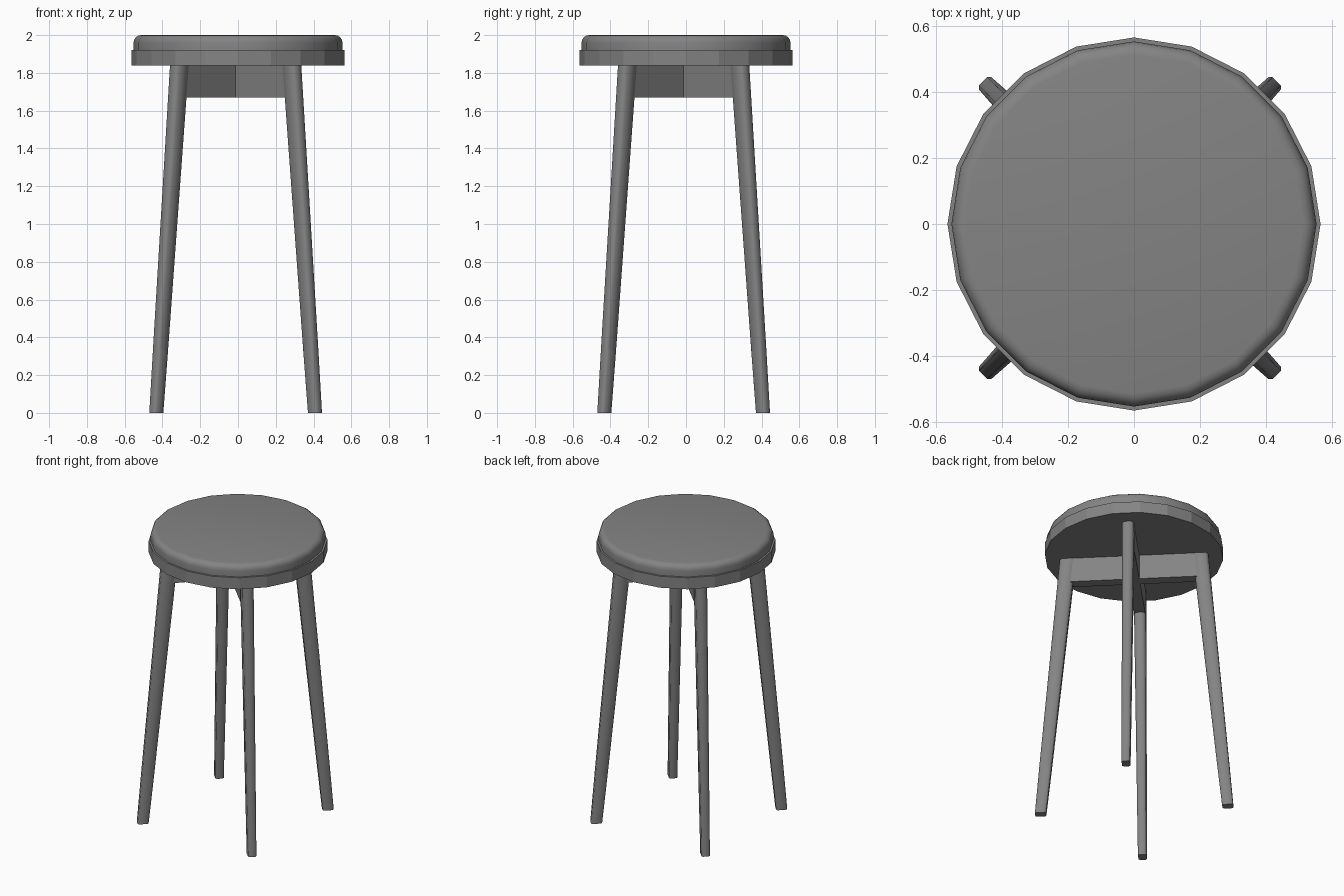
import bpy, bmesh
from math import sin, cos, pi, radians
from mathutils import Vector, Matrix

cube = bpy.data.objects.get("Cube")
if cube:
    bpy.data.objects.remove(cube)

grey = bpy.data.materials.new("mid grey")
grey.use_nodes = True
grey.diffuse_color = (0.23, 0.23, 0.23, 1)
grey.node_tree.nodes["Principled BSDF"].inputs["Base Color"].default_value = (0.23, 0.23, 0.23, 1)


def loft(name, rings, angle=40):
    """Skin a stack of equal rings, bottom to top, and cap both ends."""
    bm = bmesh.new()
    loops = [[bm.verts.new(p) for p in ring] for ring in rings]
    for low, high in zip(loops, loops[1:]):
        for i in range(len(low)):
            j = (i + 1) % len(low)
            bm.faces.new((low[i], low[j], high[j], high[i]))
    bm.faces.new(loops[0][::-1])
    bm.faces.new(loops[-1])
    bmesh.ops.recalc_face_normals(bm, faces=bm.faces)
    mesh = bpy.data.meshes.new(name)
    bm.to_mesh(mesh)
    bm.free()
    obj = bpy.data.objects.new(name, mesh)
    bpy.context.collection.objects.link(obj)
    mesh.materials.append(grey)
    bpy.ops.object.select_all(action='DESELECT')
    obj.select_set(True)
    bpy.context.view_layer.objects.active = obj
    bpy.ops.object.shade_smooth_by_angle(angle=radians(angle))
    return obj


def disc(radius, z, sides=20):
    return [Vector((radius * cos(2 * pi * i / sides), radius * sin(2 * pi * i / sides), z))
            for i in range(sides)]


# Seat: a faceted rim with a soft-edged cushion on it
loft("seat_rim", [disc(0.565, 1.84), disc(0.565, 1.92)], 10)
bevel = 0.04
cushion = [disc(0.553, 1.92)]
for k in range(5):
    a = k * pi / 8
    cushion.append(disc(0.553 - bevel * (1 - cos(a)), 2 - bevel + bevel * sin(a)))
loft("seat_cushion", cushion)

# Frame under the seat, set slightly off the seat's centre
CENTRE = Vector((-0.0125, -0.0125, 0))
TOP = 1.84


def leg_ring(z, slant=0):
    """Chamfered oblong section of a leg, long side pointing outwards."""
    t = z / TOP
    out = 0.594 - 0.173 * t
    a, b, c = 0.035 + 0.015 * t, 0.0265 + 0.011 * t, 0.009 + 0.008 * t
    corners = [(a, b - c), (a - c, b), (c - a, b), (-a, b - c),
               (-a, c - b), (c - a, -b), (a - c, -b), (a, c - b)]
    return [Vector((out + x, y, z + slant * x)) for x, y in corners]


def place(obj, turn):
    obj.data.transform(Matrix.Translation(CENTRE) @ Matrix.Rotation(radians(turn), 4, 'Z'))


# Four splayed legs, each with a foot section below a slanted joint
for name, turn in (("back_left", 45), ("back_right", 135),
                   ("front_right", 225), ("front_left", 315)):
    joint = leg_ring(0.332, 0.3)
    place(loft(name + "_foot", [leg_ring(0), joint], 50), turn)
    place(loft(name + "_leg", [joint, leg_ring(TOP)], 50), turn)

# Two crossed boards joining opposite legs
for name, turn in (("cross_board_a", 45), ("cross_board_b", 135)):
    rings = [[Vector((x, y, z)) for x, y in
              ((0.41, 0.035), (-0.41, 0.035), (-0.41, -0.035), (0.41, -0.035))]
             for z in (1.67, TOP)]
    place(loft(name, rings, 10), turn)
